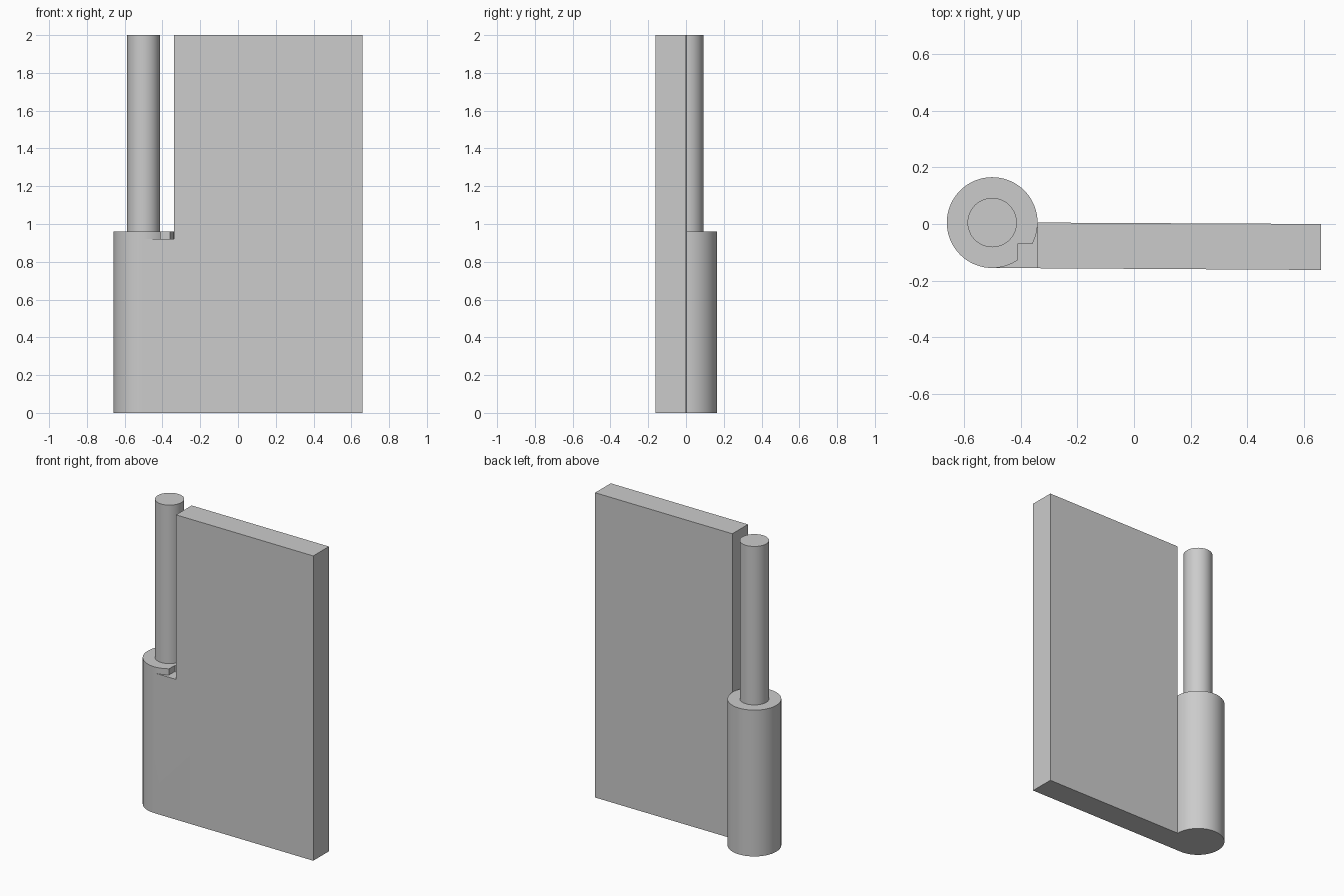
import bpy, bmesh, math

cube = bpy.data.objects.get("Cube")
if cube:
    bpy.data.objects.remove(cube, do_unlink=True)

CX, CY, R = -0.5, 0.005, 0.16      # barrel axis and radius
EDGE = CX + R                      # inner edge of the leaf
SHELF, COLLAR, TOP = 0.92, 0.96, 2.0

steel = bpy.data.materials.new("grey steel")
steel.use_nodes = True
grey = (0.6, 0.6, 0.6, 1)
steel.diffuse_color = grey
steel.node_tree.nodes["Principled BSDF"].inputs["Base Color"].default_value = grey


def arc(start, end, steps, radius=R):
    angles = [math.radians(start + (end - start) * i / steps) for i in range(steps + 1)]
    return [(CX + radius * math.cos(a), CY + radius * math.sin(a)) for a in angles]


def prism(name, outline, z0, z1):
    bm = bmesh.new()
    face = bm.faces.new([bm.verts.new((x, y, z0)) for x, y in outline])
    ext = bmesh.ops.extrude_face_region(bm, geom=[face])
    moved = [v for v in ext["geom"] if isinstance(v, bmesh.types.BMVert)]
    bmesh.ops.translate(bm, verts=moved, vec=(0, 0, z1 - z0))
    bmesh.ops.recalc_face_normals(bm, faces=bm.faces)
    mesh = bpy.data.meshes.new(name)
    bm.to_mesh(mesh)
    bm.free()
    mesh.materials.append(steel)
    obj = bpy.data.objects.new(name, mesh)
    bpy.context.collection.objects.link(obj)
    return obj


def smooth(obj):
    bpy.ops.object.select_all(action="DESELECT")
    obj.select_set(True)
    bpy.context.view_layer.objects.active = obj
    bpy.ops.object.shade_smooth_by_angle(angle=math.radians(30))


# Leaf and barrel share one outline: arc around the back, then the flat plate
hinge = prism("leaf_and_barrel", arc(270, 0, 54) + [(0.66, 0), (0.66, -0.162)], 0, TOP)

# Space beside the leaf above the barrel
clearance = prism("upper_clearance_cutter",
                  [(-1, -1), (EDGE, -1), (EDGE, 1), (-1, 1)], COLLAR, TOP + 0.1)

# Stepped notch in the collar next to the leaf
notch = prism("notch_cutter",
              [(CX, -0.3)] + arc(-90, -56, 8) + [(-0.41, -0.07)] + arc(-28, 0, 6)
              + [(EDGE, -0.3)], SHELF, COLLAR + 0.02)

for cutter in (clearance, notch):
    mod = hinge.modifiers.new(cutter.name, "BOOLEAN")
    mod.operation, mod.solver, mod.object = "DIFFERENCE", "EXACT", cutter
    bpy.context.view_layer.objects.active = hinge
    bpy.ops.object.modifier_apply(modifier=mod.name)
    bpy.data.objects.remove(cutter, do_unlink=True)
smooth(hinge)

# Hinge pin standing on the barrel
pin = prism("hinge_pin", arc(0, 352.5, 47, 0.087), COLLAR - 0.02, TOP)
smooth(pin)
